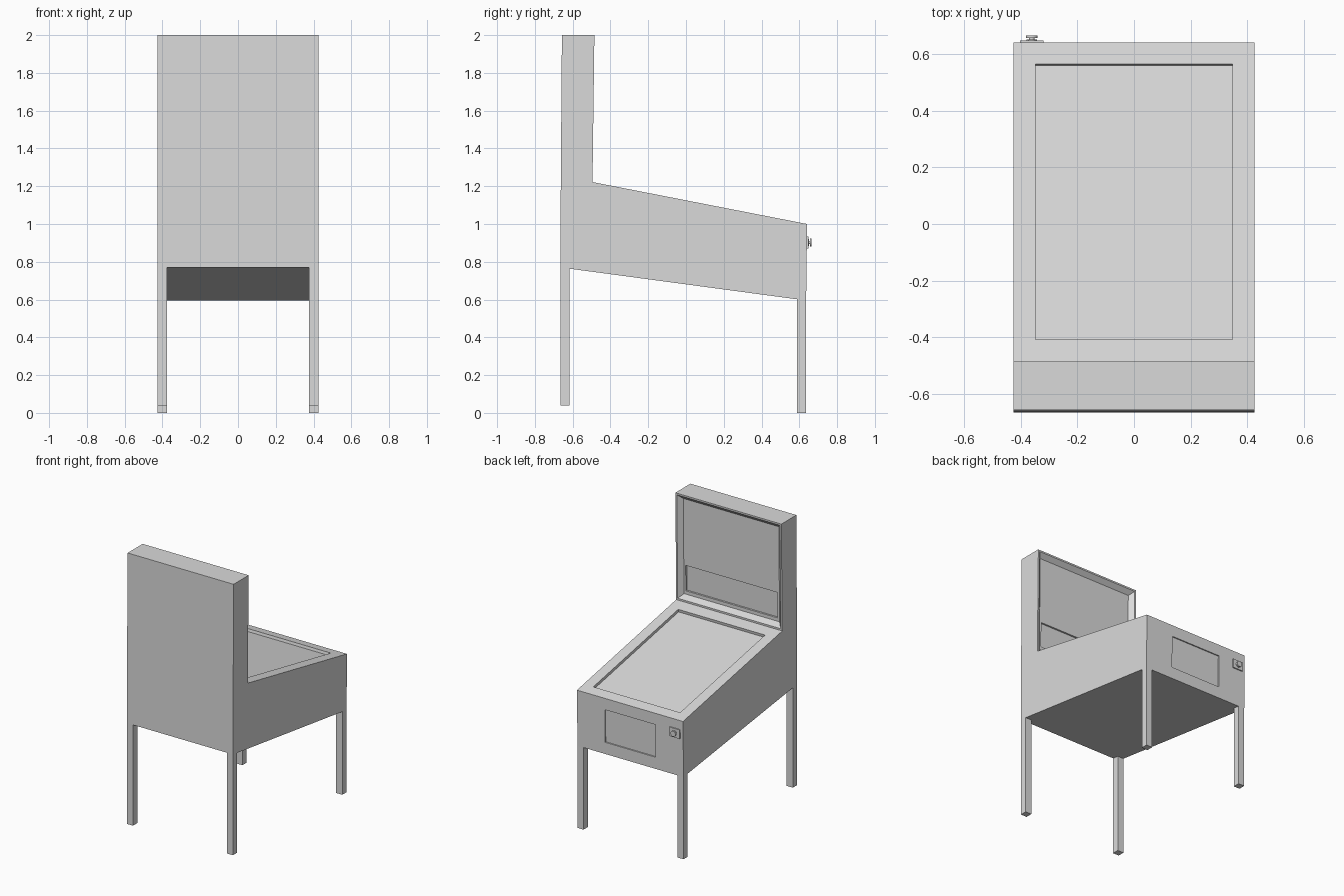
import bpy
import bmesh
from math import copysign, pi
from mathutils import Matrix, Vector

cube = bpy.data.objects.get("Cube")
if cube:
    bpy.data.objects.remove(cube, do_unlink=True)

# Single flat grey
grey = bpy.data.materials.new("light_grey")
grey.use_nodes = True
grey.diffuse_color = (0.7, 0.7, 0.7, 1)
grey.node_tree.nodes["Principled BSDF"].inputs["Base Color"].default_value = (0.7, 0.7, 0.7, 1)

HALF = 0.425       # half width of the cabinet
LEG = 0.049        # leg thickness


def finish(bm, name):
    mesh = bpy.data.meshes.new(name)
    bm.to_mesh(mesh)
    bm.free()
    mesh.materials.append(grey)
    obj = bpy.data.objects.new(name, mesh)
    bpy.context.collection.objects.link(obj)
    return obj


def box(name, lo, hi):
    bm = bmesh.new()
    lo, hi = Vector(lo), Vector(hi)
    bmesh.ops.create_cube(bm, size=1)
    for v in bm.verts:
        v.co = Vector([a + (b - a) * (c + 0.5) for a, b, c in zip(lo, hi, v.co)])
    return finish(bm, name)


def disc(name, centre, radius, y0, y1):
    bm = bmesh.new()
    bmesh.ops.create_cone(bm, cap_ends=True, segments=16, radius1=radius, radius2=radius, depth=y1 - y0)
    place = Matrix.Translation((centre[0], (y0 + y1) / 2, centre[1])) @ Matrix.Rotation(pi / 2, 4, "X")
    bmesh.ops.transform(bm, matrix=place, verts=bm.verts)
    obj = finish(bm, name)
    for p in obj.data.polygons:
        p.use_smooth = len(p.vertices) == 4
    return obj


def recess(bm, face, half, z0, z1, depth, slope=0.0005):
    """Cut a rectangle into a face and sink it; the face becomes the floor."""
    bm.normal_update()
    n, p = face.normal.copy(), face.calc_center_median()
    bmesh.ops.inset_individual(bm, faces=[face], thickness=0.01, use_even_offset=True)
    for v in face.verts:
        z = z1 if v.co.z > p.z else z0
        v.co = (copysign(half, v.co.x), p.y - n.z * (z - p.z) / n.y, z)
    bm.normal_update()
    bmesh.ops.inset_individual(bm, faces=[face], thickness=slope, depth=-depth, use_even_offset=True)
    bm.normal_update()


# Cabinet and upright back box, extruded from one side profile
profile = [(-0.665, 0.77), (0.636, 0.595), (0.641, 1.0), (-0.495, 1.222),
           (-0.485, 2.0), (-0.657, 2.0), (-0.663, 1.2)]
bm = bmesh.new()
side = bm.faces.new([bm.verts.new((-HALF, y, z)) for y, z in profile])
out = bmesh.ops.extrude_face_region(bm, geom=[side], use_keep_orig=True)
bmesh.ops.translate(bm, vec=(2 * HALF, 0, 0),
                    verts=[g for g in out["geom"] if isinstance(g, bmesh.types.BMVert)])
bmesh.ops.recalc_face_normals(bm, faces=bm.faces)
bm.normal_update()


def pick(axis, low, high):
    return next(f for f in bm.faces if f.normal[axis] > 0.9
                and low < f.calc_center_median().z < high)


deck, end, display = pick(2, 1, 1.5), pick(1, 0.5, 1), pick(1, 1.3, 1.9)
recess(bm, deck, 0.348, 1.015, 1.205, 0.02)             # playfield
recess(bm, end, 0.203, 0.68, 0.917, 0.008)              # coin door
recess(bm, display, 0.413, 1.235, 1.988, 0.03, 0.03)    # display frame
recess(bm, display, 0.368, 1.29, 1.475, 0.012)          # lower display panel
finish(bm, "cabinet")

# Legs, their tops following the sloping underside
slope = (0.595 - 0.77) / (0.636 + 0.665)
for end_name, y0, foot in (("front", -0.665, 0.04), ("back", 0.636 - LEG, 0.0)):
    for side_name, s in (("left", 1), ("right", -1)):
        x = sorted((s * HALF, s * (HALF - LEG)))
        leg = box(f"{end_name}_{side_name}_leg", (x[0], y0, foot), (x[1], y0 + LEG, 0.5))
        for v in leg.data.vertices:
            if v.co.z > 0.3:
                v.co.z = 0.77 + slope * (v.co.y + 0.665)

# Plunger
box("plunger_plate", (-0.402, 0.637, 0.87), (-0.32, 0.648, 0.935))
disc("plunger_collar", (-0.361, 0.902), 0.018, 0.645, 0.652)
disc("plunger_rod", (-0.361, 0.902), 0.009, 0.645, 0.66)
disc("plunger_knob", (-0.361, 0.902), 0.02, 0.657, 0.665)
